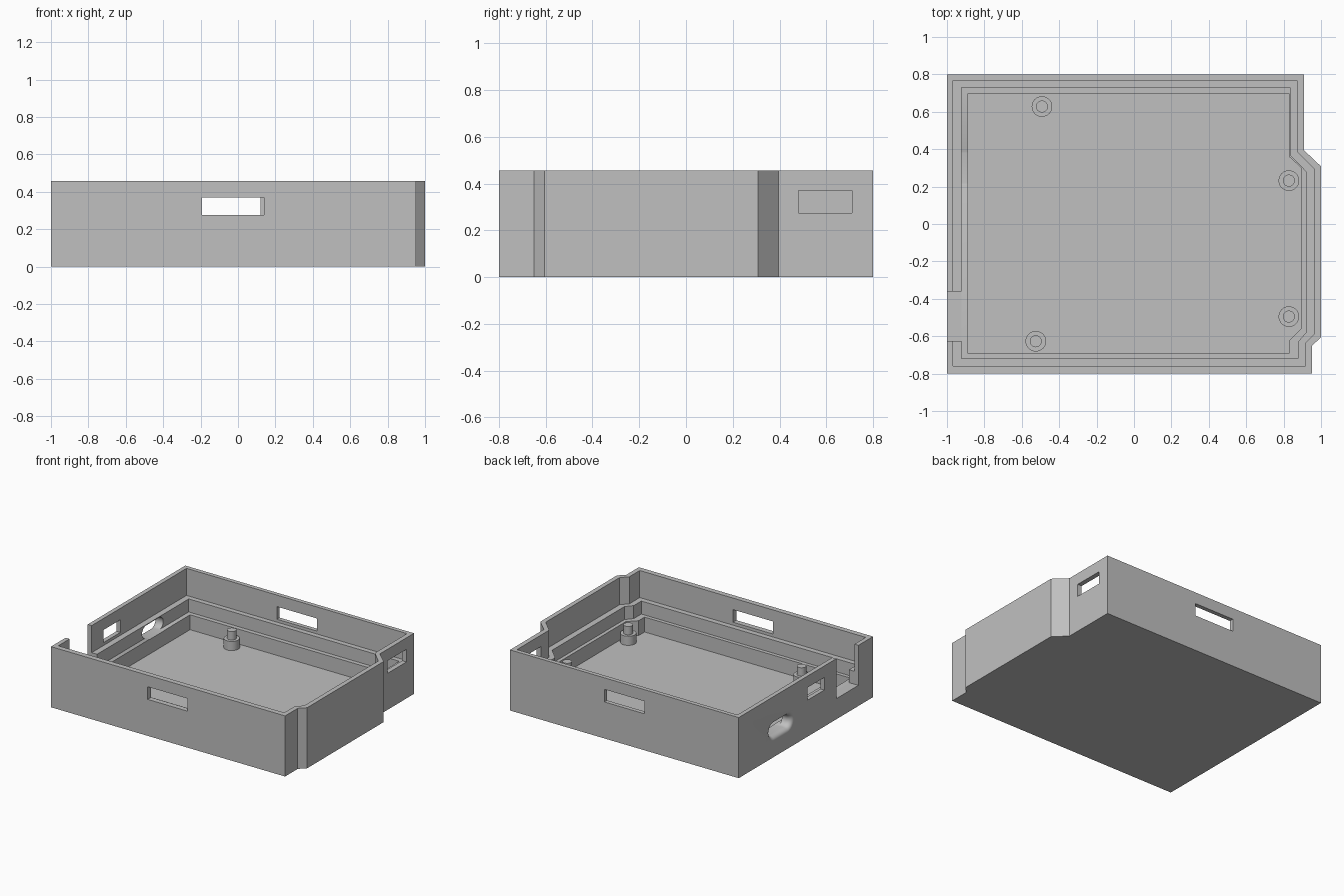
import bpy, bmesh, math

if "Cube" in bpy.data.objects:
    bpy.data.objects.remove(bpy.data.objects["Cube"])

grey = bpy.data.materials.new("plain grey")
grey.diffuse_color = (0.53, 0.53, 0.53, 1)
grey.use_nodes = True
grey.node_tree.nodes["Principled BSDF"].inputs["Base Color"].default_value = grey.diffuse_color

TOP, UPPER_LEDGE, LOWER_LEDGE, FLOOR = 0.457, 0.253, 0.155, 0.043


def make_object(name, bm):
    bmesh.ops.recalc_face_normals(bm, faces=bm.faces[:])
    mesh = bpy.data.meshes.new(name)
    bm.to_mesh(mesh)
    bm.free()
    mesh.materials.append(grey)
    ob = bpy.data.objects.new(name, mesh)
    bpy.context.collection.objects.link(ob)
    return ob


def stacked_loops(name, loops):
    """Skin matching point loops one after another and cap both ends."""
    bm = bmesh.new()
    rings = [[bm.verts.new(p) for p in loop] for loop in loops]
    n = len(rings[0])
    for a, b in zip(rings, rings[1:]):
        for i in range(n):
            j = (i + 1) % n
            bm.faces.new((a[i], a[j], b[j], b[i]))
    bm.faces.new(rings[0][::-1])
    bm.faces.new(rings[-1])
    return make_object(name, bm)


def outline(left, front, back, x_front, y1, y2, x_mid, y3, y4, x_back):
    """Case outline: bulging right side with two chamfered shoulders."""
    return [(left, front), (x_front, front), (x_front, y1), (x_mid, y2),
            (x_mid, y3), (x_back, y4), (x_back, back), (left, back)]


def at(points, z):
    return [(x, y, z) for x, y in points]


# Tray shell with two stepped inner ledges
outer = outline(-1, -0.8, 0.8, 0.953, -0.65, -0.605, 1, 0.308, 0.395, 0.908)
rim = outline(-0.967, -0.76, 0.768, 0.918, -0.635, -0.587, 0.965, 0.293, 0.385, 0.872)
step = outline(-0.922, -0.72, 0.73, 0.877, -0.63, -0.58, 0.92, 0.28, 0.368, 0.834)
well = outline(-0.888, -0.692, 0.697, 0.83, -0.622, -0.56, 0.893, 0.302, 0.36, 0.829)
tray = stacked_loops("tray", [
    at(outer, 0), at(outer, TOP), at(rim, TOP), at(rim, UPPER_LEDGE),
    at(step, UPPER_LEDGE), at(step, LOWER_LEDGE), at(well, LOWER_LEDGE), at(well, FLOOR)])


def box_cutter(name, x0, x1, y0, y1, z0, z1):
    base = [(x0, y0), (x1, y0), (x1, y1), (x0, y1)]
    return stacked_loops(name, [at(base, z0), at(base, z1)])


def port_ring(x, half_length, radius, cy=0.3, cz=0.2, seg=12):
    """Stadium-shaped ring in the left wall plane."""
    pts = []
    for side in (1, -1):
        for i in range(seg + 1):
            a = -math.pi / 2 + math.pi * i / seg
            pts.append((x, cy + side * (half_length - radius + radius * math.cos(a)),
                        cz + side * radius * math.sin(a)))
    return pts


# Slots, cable notch and rounded port
S0, S1 = 0.275, 0.37
cutters = [
    box_cutter("front_slot_cutter", -0.193, 0.14, -0.9, -0.7, S0, S1),
    box_cutter("back_slot_cutter", -0.213, 0.12, 0.7, 0.9, S0, S1),
    box_cutter("right_slot_cutter", 0.8, 1.1, 0.482, 0.71, S0, S1),
    box_cutter("left_slot_cutter", -1.1, -0.9, -0.22, -0.02, S0, S1),
    box_cutter("notch_cutter", -1.1, -0.905, -0.625, -0.362, LOWER_LEDGE + 0.0005, 0.6),
]
rings = [port_ring(-1.02, 0.157, 0.078)]
for i in range(7):
    a = math.pi / 2 * i / 6
    grow = 0.031 * (1 - math.sin(a))
    rings.append(port_ring(-0.96 - 0.04 * math.cos(a), 0.126 + grow, 0.047 + grow))
rings.append(port_ring(-0.85, 0.126, 0.047))
cutters.append(stacked_loops("port_cutter", rings))

for cutter in cutters:
    mod = tray.modifiers.new(cutter.name, 'BOOLEAN')
    mod.operation = 'DIFFERENCE'
    mod.solver = 'EXACT'
    mod.object = cutter

# Apply the cuts, then drop the cutters
bpy.context.view_layer.update()
cut_mesh = bpy.data.meshes.new_from_object(
    tray.evaluated_get(bpy.context.evaluated_depsgraph_get()))
tray.modifiers.clear()
tray.data = cut_mesh
for cutter in cutters:
    bpy.data.objects.remove(cutter)


def circle(x, y, z, r, n=32):
    return [(x + r * math.cos(2 * math.pi * i / n), y + r * math.sin(2 * math.pi * i / n), z)
            for i in range(n)]


# Standoff posts with locating pins
parts = [tray]
for i, (x, y) in enumerate([(-0.492, 0.628), (0.828, 0.232), (0.828, -0.495), (-0.525, -0.627)]):
    parts.append(stacked_loops(f"standoff_post_{i + 1}", [
        circle(x, y, FLOOR - 0.01, 0.055), circle(x, y, 0.112, 0.055),
        circle(x, y, 0.112, 0.032), circle(x, y, 0.175, 0.032)]))

# Smooth the round parts, keep the edges sharp
bpy.ops.object.select_all(action='DESELECT')
for ob in parts:
    ob.select_set(True)
bpy.context.view_layer.objects.active = tray
bpy.ops.object.shade_smooth_by_angle(angle=math.radians(30))
